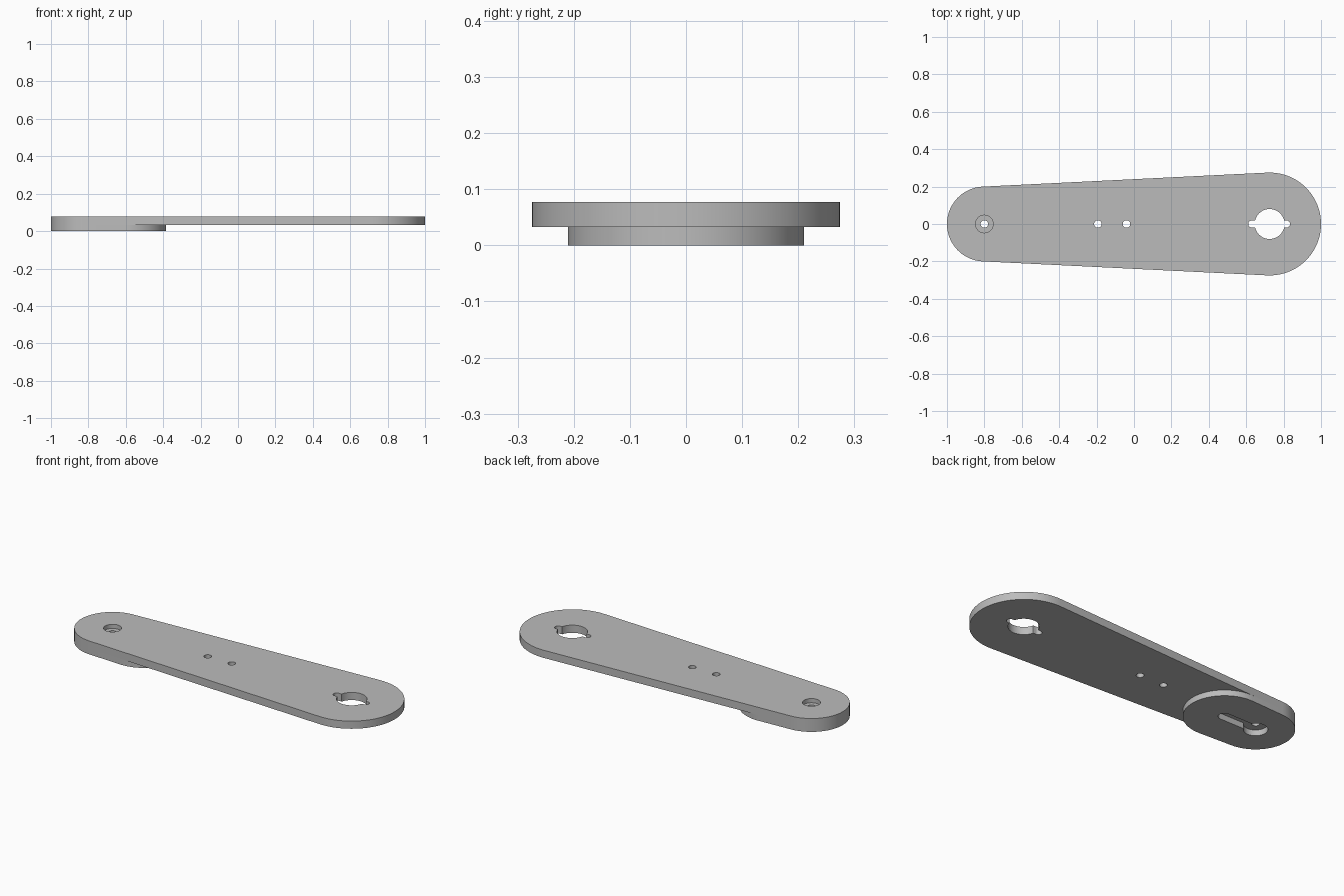
import bpy, bmesh
from math import acos, cos, sin, pi, radians

cube = bpy.data.objects.get("Cube")
if cube:
    bpy.data.objects.remove(cube, do_unlink=True)

grey = bpy.data.materials.new("plain grey")
grey.use_nodes = True
grey.diffuse_color = (0.5, 0.5, 0.5, 1)
grey.node_tree.nodes["Principled BSDF"].inputs["Base Color"].default_value = (0.5, 0.5, 0.5, 1)


def arc(cx, r, a0, a1, n=40):
    return [(cx + r * cos(a0 + (a1 - a0) * i / n), r * sin(a0 + (a1 - a0) * i / n))
            for i in range(n + 1)]


def prism(name, x1, r1, x2, r2, z0, z1):
    """Upright solid whose outline wraps two circles on the x axis."""
    t = acos((r1 - r2) / (x2 - x1))
    outline = arc(x2, r2, -t, t) + arc(x1, r1, t, 2 * pi - t)
    bm = bmesh.new()
    face = bm.faces.new([bm.verts.new((x, y, z0)) for x, y in outline])
    top = bmesh.ops.extrude_face_region(bm, geom=[face])["geom"]
    bmesh.ops.translate(bm, vec=(0, 0, z1 - z0),
                        verts=[v for v in top if isinstance(v, bmesh.types.BMVert)])
    bmesh.ops.recalc_face_normals(bm, faces=bm.faces)
    mesh = bpy.data.meshes.new(name)
    bm.to_mesh(mesh)
    bm.free()
    mesh.materials.append(grey)
    obj = bpy.data.objects.new(name, mesh)
    bpy.context.collection.objects.link(obj)
    return obj


def cylinder(name, x, r, z0, z1):
    bpy.ops.mesh.primitive_cylinder_add(vertices=64, radius=r, depth=z1 - z0,
                                        location=(x, 0, (z0 + z1) / 2))
    obj = bpy.context.object
    obj.name = name
    obj.data.materials.append(grey)
    return obj


def activate(obj):
    bpy.ops.object.select_all(action='DESELECT')
    obj.select_set(True)
    bpy.context.view_layer.objects.active = obj


def cut(target, cutter):
    cutter.hide_render = True
    mod = target.modifiers.new("cut", 'BOOLEAN')
    mod.operation = 'DIFFERENCE'
    mod.solver = 'EXACT'
    mod.object = cutter
    activate(target)
    bpy.ops.object.modifier_apply(modifier=mod.name)
    bpy.data.objects.remove(cutter, do_unlink=True)


PIVOT, HUB, MID, TOP = -0.8, 0.725, 0.033, 0.077
LOW, HIGH = -0.1, 0.2

# Tapered arm and the raised pad under its narrow end
arm = prism("arm_plate", PIVOT, 0.2, HUB, 0.275, MID, TOP)
pad = prism("end_pad", PIVOT, 0.2, -0.595, 0.21, 0, MID)

# Pivot hole with counterbore, and two small holes
cut(arm, cylinder("counterbore", PIVOT, 0.047, 0.053, HIGH))
for x in (PIVOT, -0.193, -0.04):
    cut(arm, cylinder("small_hole", x, 0.02, LOW, HIGH))

# Wide hub hole with a key slot on both sides
cut(arm, cylinder("hub_hole", HUB, 0.08, LOW, HIGH))
cut(arm, prism("key_slot", HUB - 0.095, 0.019, HUB + 0.09, 0.019, LOW, HIGH))

# Keyhole slot in the pad
cut(pad, cylinder("keyhole_round", PIVOT, 0.062, LOW, HIGH))
cut(pad, prism("keyhole_slot", PIVOT, 0.032, -0.595, 0.032, LOW, HIGH))

for obj in (arm, pad):
    activate(obj)
    bpy.ops.object.shade_smooth_by_angle(angle=radians(30))
